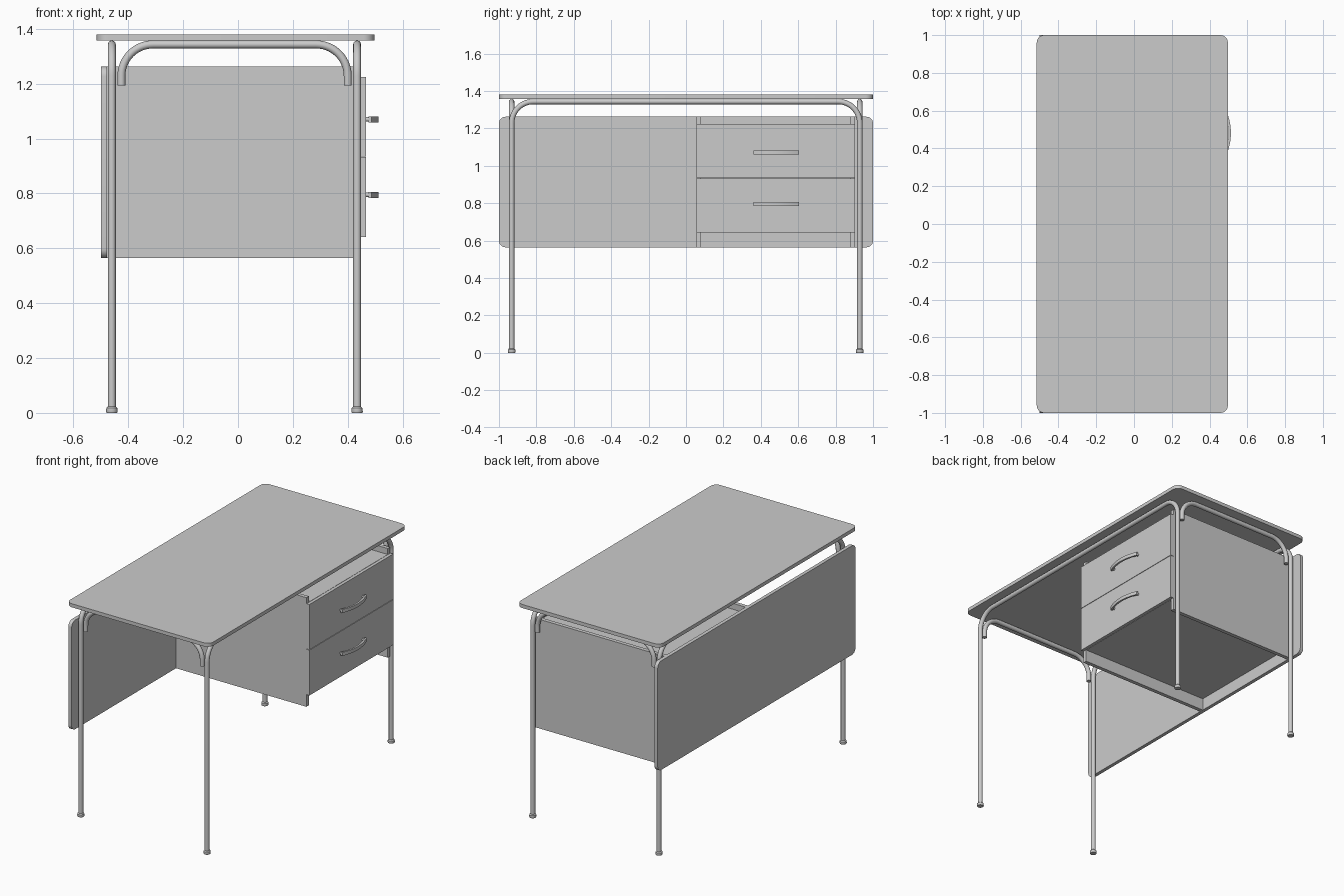
import bpy, bmesh, math
from mathutils import Vector

if "Cube" in bpy.data.objects:
    bpy.data.objects.remove(bpy.data.objects["Cube"])

grey = bpy.data.materials.new("plain grey")
grey.diffuse_color = (0.6, 0.6, 0.6, 1)
grey.use_nodes = True
grey.node_tree.nodes["Principled BSDF"].inputs["Base Color"].default_value = grey.diffuse_color


def add(name, bm, smooth=True):
    bmesh.ops.recalc_face_normals(bm, faces=bm.faces)
    me = bpy.data.meshes.new(name)
    bm.to_mesh(me)
    bm.free()
    ob = bpy.data.objects.new(name, me)
    bpy.context.collection.objects.link(ob)
    me.materials.append(grey)
    if smooth:
        soften(ob)
    return ob


def soften(ob):
    bpy.ops.object.select_all(action='DESELECT')
    ob.select_set(True)
    bpy.context.view_layer.objects.active = ob
    bpy.ops.object.shade_smooth_by_angle(angle=math.radians(35))


def extruded(name, points, offset, smooth=True):
    """Prism: flat outline pushed along offset."""
    bm = bmesh.new()
    f = bm.faces.new([bm.verts.new(p) for p in points])
    r = bmesh.ops.extrude_face_region(bm, geom=[f])
    vs = [v for v in r["geom"] if isinstance(v, bmesh.types.BMVert)]
    bmesh.ops.translate(bm, verts=vs, vec=Vector(offset))
    return add(name, bm, smooth)


def box(name, x0, x1, y0, y1, z0, z1):
    pts = [(x0, y0, z0), (x1, y0, z0), (x1, y1, z0), (x0, y1, z0)]
    return extruded(name, pts, (0, 0, z1 - z0), False)


def rounded_rect(a0, a1, b0, b1, r, n=8):
    out = []
    corners = [(a1 - r, b1 - r), (a0 + r, b1 - r), (a0 + r, b0 + r), (a1 - r, b0 + r)]
    for k, (ca, cb) in enumerate(corners):
        for i in range(n + 1):
            t = math.pi / 2 * (k + i / n)
            out.append((ca + r * math.cos(t), cb + r * math.sin(t)))
    return out


def bent_path(a0, a1, z0, z1, r, n=14):
    """Upside-down U in a vertical plane, as (along, z) pairs."""
    pts = [(a0, z0)]
    pts += [(a0 + r - r * math.cos(i / n * math.pi / 2), z1 - r + r * math.sin(i / n * math.pi / 2))
            for i in range(n + 1)]
    pts += [(a0 + a1 - a, z) for a, z in reversed(pts)]
    return pts


def tube(name, points, radius):
    cu = bpy.data.curves.new(name, 'CURVE')
    cu.dimensions = '3D'
    cu.bevel_depth = radius
    cu.bevel_resolution = 4
    cu.use_fill_caps = True
    sp = cu.splines.new('POLY')
    sp.points.add(len(points) - 1)
    for p, co in zip(sp.points, points):
        p.co = (*co, 1)
    ob = bpy.data.objects.new(name, cu)
    bpy.context.collection.objects.link(ob)
    cu.materials.append(grey)
    bpy.ops.object.select_all(action='DESELECT')
    ob.select_set(True)
    bpy.context.view_layer.objects.active = ob
    bpy.ops.object.convert(target='MESH')
    soften(bpy.context.view_layer.objects.active)


# Desktop and back panel with rounded corners
extruded("desktop", [(x, y, 1.357) for x, y in rounded_rect(-0.515, 0.497, -1, 1, 0.04)], (0, 0, 0.023))
extruded("back_panel", [(-0.5, y, z) for y, z in rounded_rect(-1, 1, 0.564, 1.262, 0.035)], (0.023, 0, 0))

# Tube frame: long leg hoops, short end rails, feet
LEG_X, LEG_Y = (-0.46, 0.434), (-0.932, 0.929)
for x in LEG_X:
    tube("leg_hoop", [(x, a, z) for a, z in bent_path(*LEG_Y, 0.01, 1.343, 0.115)], 0.0145)
for y in LEG_Y:
    tube("end_rail", [(a, y, z) for a, z in bent_path(-0.425, 0.4, 1.193, 1.343, 0.115)], 0.0145)
    for x in LEG_X:
        # Foot as a lathed profile
        bm = bmesh.new()
        prof = [(0, 0), (0.019, 0), (0.021, 0.004), (0.02, 0.017), (0.0145, 0.023), (0, 0.023)]
        vs = [bm.verts.new((x + r, y, z)) for r, z in prof]
        es = [bm.edges.new(e) for e in zip(vs, vs[1:])]
        bmesh.ops.spin(bm, geom=vs + es, cent=(x, y, 0), axis=(0, 0, 1), angle=math.tau, steps=20)
        bmesh.ops.remove_doubles(bm, verts=bm.verts, dist=1e-5)
        add("foot", bm)

# Drawer cabinet: side panels, top and bottom boards
box("cabinet_inner_side", -0.477, 0.445, 0.055, 0.08, 0.564, 1.262)
box("cabinet_outer_side", -0.477, 0.445, 0.878, 0.903, 0.564, 1.262)
box("cabinet_top", -0.477, 0.445, 0.08, 0.878, 1.2, 1.224)
box("cabinet_bottom", -0.477, 0.445, 0.08, 0.878, 0.642, 0.666)

# Drawer fronts with bow handles
for z0, z1, hz in ((0.642, 0.932, 0.795), (0.935, 1.224, 1.07)):
    box("drawer_front", 0.447, 0.467, 0.055, 0.903, z0, z1)
    ym, half, n = 0.482, 0.122, 16
    arc = []
    for i in range(n + 1):
        t = 2 * i / n - 1
        arc.append((0.513 - 0.026 * t * t, ym + half * t))
    plan = arc + [(x - 0.012, y) for x, y in reversed(arc)]
    extruded("handle_bar", [(x, y, hz - 0.011) for x, y in plan], (0, 0, 0.022))
    for s in (-1, 1):
        y = ym + s * 0.112
        tube("handle_stem", [(0.465, y, hz), (0.484, y, hz)], 0.008)
